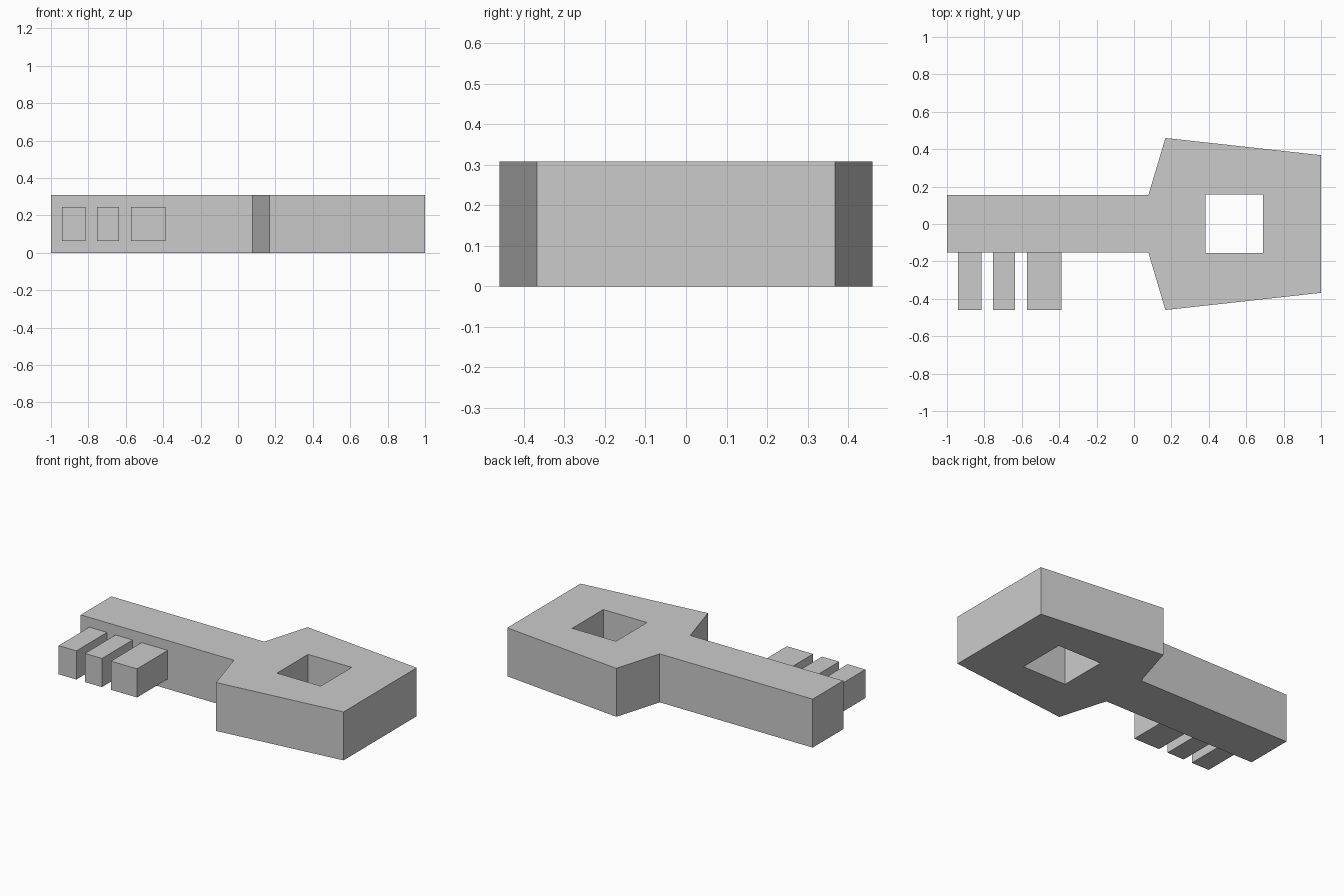
import bpy, bmesh

if "Cube" in bpy.data.objects:
    bpy.data.objects.remove(bpy.data.objects["Cube"])

HEIGHT = 0.308

grey = bpy.data.materials.new("plain_grey")
grey.diffuse_color = (0.6, 0.6, 0.6, 1)
grey.use_nodes = True
grey.node_tree.nodes["Principled BSDF"].inputs["Base Color"].default_value = grey.diffuse_color


def make_plate(name, points, faces, z0, z1):
    """Extrude a flat layout of faces from z0 up to z1 into a closed solid."""
    bm = bmesh.new()
    verts = [bm.verts.new((x, y, z0)) for x, y in points]
    flat = [bm.faces.new([verts[i] for i in f]) for f in faces]
    top = bmesh.ops.extrude_face_region(bm, geom=flat, use_keep_orig=True)["geom"]
    bmesh.ops.translate(bm, vec=(0, 0, z1 - z0),
                        verts=[g for g in top if isinstance(g, bmesh.types.BMVert)])
    bmesh.ops.recalc_face_normals(bm, faces=bm.faces)
    # merge the coplanar layout faces where possible
    bmesh.ops.dissolve_limit(bm, angle_limit=0.01, verts=bm.verts, edges=bm.edges)
    mesh = bpy.data.meshes.new(name)
    bm.to_mesh(mesh)
    bm.free()
    mesh.materials.append(grey)
    obj = bpy.data.objects.new(name, mesh)
    bpy.context.collection.objects.link(obj)
    return obj


# Key body: straight shaft and tapered bow around a square hole
outline = [(-1, -0.152), (0.077, -0.152), (0.168, -0.46), (1, -0.368),
           (1, 0.368), (0.168, 0.46), (0.077, 0.155), (-1, 0.155)]
hole = [(0.382, -0.154), (0.69, -0.154), (0.69, 0.158), (0.382, 0.158)]
layout = [(0, 1, 6, 7), (1, 8, 11, 6), (1, 2, 8), (2, 3, 9, 8),
          (3, 4, 10, 9), (4, 5, 11, 10), (5, 6, 11)]
make_plate("key_body", outline + hole, layout, 0, HEIGHT)

# Three teeth of different widths on the front edge of the shaft
for i, (x0, x1) in enumerate([(-0.94, -0.815), (-0.755, -0.635), (-0.572, -0.388)], 1):
    corners = [(x0, -0.46), (x1, -0.46), (x1, -0.152), (x0, -0.152)]
    make_plate(f"tooth_{i}", corners, [(0, 1, 2, 3)], 0.064, 0.246)
